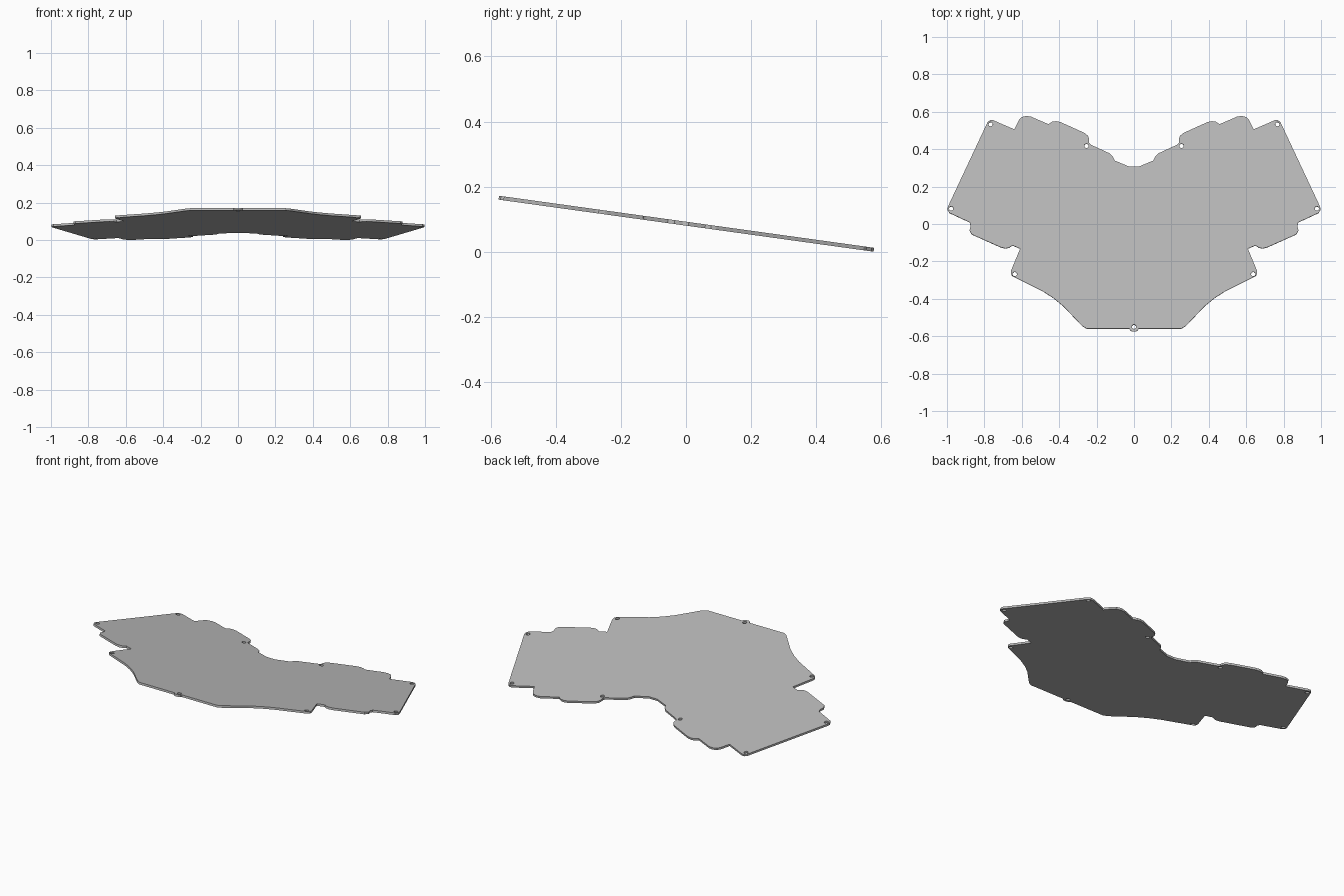
import bpy
import math

if "Cube" in bpy.data.objects:
    bpy.data.objects.remove(bpy.data.objects["Cube"], do_unlink=True)

TILT = math.radians(7.9)
THICK = 0.012
SHIFT = 0.005   # the left half sits slightly further out

# Plan outline of the left (+x) half, from the back notch to the front tab
half = [(.025, .307), (.1, .338), (.112, .362), (.128, .377), (.23, .424), (.238, .434),
        (.237, .455), (.245, .472), (.262, .486), (.39, .544), (.415, .549), (.435, .546),
        (.455, .533), (.55, .574), (.575, .577), (.6, .57), (.614, .553), (.637, .505),
        (.75, .554), (.766, .555), (.78, .545), (.992, .093), (.995, .077), (.985, .059),
        (.875, .008), (.871, -.01), (.877, -.035), (.865, -.056), (.71, -.125),
        (.685, -.131), (.665, -.127), (.648, -.115), (.606, -.132), (.655, -.25),
        (.656, -.268), (.645, -.28), (.488, -.358), (.43, -.395), (.375, -.44),
        (.275, -.545), (.25, -.56), (.022, -.56), (.018, -.569), (.008, -.575)]

screws = [(.252, .417), (.764, .533), (.975, .082), (.635, -.268)]


def mirrored(points):
    return [(-x - SHIFT, y) for x, y in points]


def add_loop(curve, points):
    spline = curve.splines.new("POLY")
    spline.points.add(len(points) - 1)
    for p, (x, y) in zip(spline.points, points):
        p.co = (x, y / math.cos(TILT), 0, 1)
    spline.use_cyclic_u = True


def circle(cx, cy, r=.0115, n=16):
    return [(cx + r * math.cos(math.tau * i / n), cy + r * math.sin(math.tau * i / n))
            for i in range(n)]


# Flat filled plate with screw holes
curve = bpy.data.curves.new("plate_profile", "CURVE")
curve.dimensions = "2D"
curve.fill_mode = "BOTH"
curve.extrude = THICK / 2
add_loop(curve, half + mirrored(half)[::-1])
for x, y in screws + mirrored(screws) + [(-SHIFT / 2, -.55)]:
    add_loop(curve, circle(x, y))

profile = bpy.data.objects.new("plate_profile", curve)
bpy.context.collection.objects.link(profile)
bpy.context.view_layer.update()
evaluated = profile.evaluated_get(bpy.context.evaluated_depsgraph_get())
mesh = bpy.data.meshes.new_from_object(evaluated)
bpy.data.objects.remove(profile, do_unlink=True)

# Tilted base plate, high at the front
plate = bpy.data.objects.new("base_plate", mesh)
bpy.context.collection.objects.link(plate)
plate.rotation_euler.x = -TILT
plate.location = (SHIFT / 2, 0, .0865)

# Plain grey
grey = bpy.data.materials.new("plate_grey")
grey.use_nodes = True
colour = (.5, .5, .5, 1)
grey.diffuse_color = colour
grey.node_tree.nodes["Principled BSDF"].inputs["Base Color"].default_value = colour
mesh.materials.clear()
mesh.materials.append(grey)
for face in mesh.polygons:
    face.use_smooth = False
    face.material_index = 0
